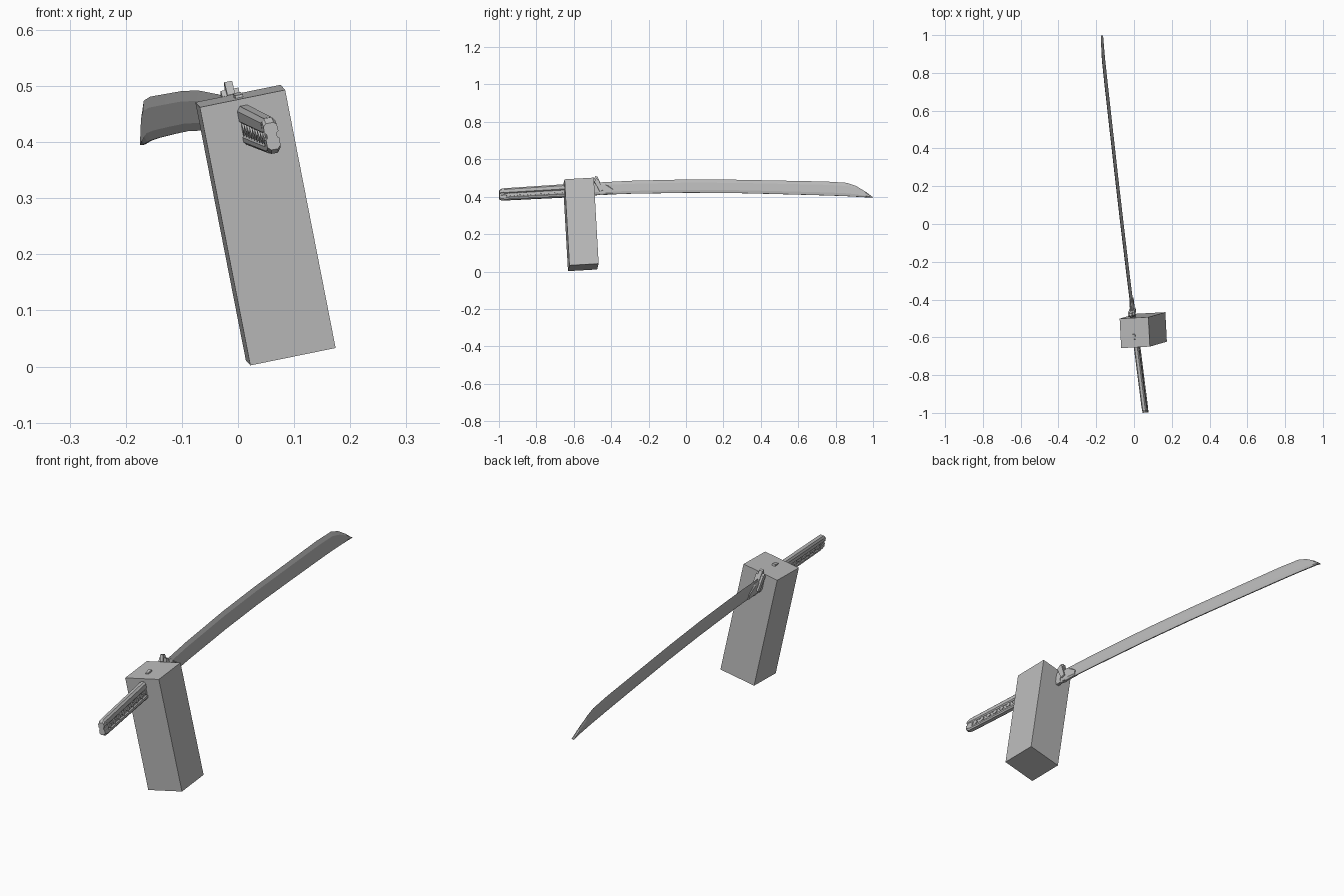
import bpy, bmesh
from mathutils import Vector

if "Cube" in bpy.data.objects:
    bpy.data.objects.remove(bpy.data.objects["Cube"])

grey = bpy.data.materials.new("plain grey")
grey.diffuse_color = (0.5, 0.5, 0.5, 1)
grey.use_nodes = True
grey.node_tree.nodes["Principled BSDF"].inputs["Base Color"].default_value = grey.diffuse_color


def place(y, z, off=0.0):
    """Point on the sword's slanted, leaning centre plane, moved sideways by off."""
    x = 0.06 - 0.1166 * (y + 0.99) - 0.19 * (z - 0.41)
    return Vector((x, y, z)) + Vector((0.98, 0.11, 0.19)) * off


def finish(name, bm):
    bmesh.ops.remove_doubles(bm, verts=bm.verts, dist=0.0001)
    bmesh.ops.recalc_face_normals(bm, faces=bm.faces)
    me = bpy.data.meshes.new(name)
    bm.to_mesh(me)
    bm.free()
    me.materials.append(grey)
    ob = bpy.data.objects.new(name, me)
    bpy.context.collection.objects.link(ob)
    return ob


def loft(name, stations, section):
    """Stations are (y, bottom z, top z); section is (height fraction, half width)."""
    ring = section + [(h, -w) for h, w in reversed(section) if w > 0]
    bm = bmesh.new()
    rows = [[bm.verts.new(place(y, b + h * (t - b), w)) for h, w in ring]
            for y, b, t in stations]
    n = len(ring)
    for r, s in zip(rows, rows[1:]):
        for i in range(n):
            j = (i + 1) % n
            bm.faces.new((r[i], r[j], s[j], s[i]))
    bm.faces.new(rows[0])
    bm.faces.new(rows[-1])
    return finish(name, bm)


def plate(name, outline, half):
    """Flat piece cut from a (y, z) outline and thickened sideways."""
    bm = bmesh.new()
    a = [bm.verts.new(place(y, z, half)) for y, z in outline]
    b = [bm.verts.new(place(y, z, -half)) for y, z in outline]
    bm.faces.new(a)
    bm.faces.new(b)
    for i in range(len(a)):
        j = (i + 1) % len(a)
        bm.faces.new((a[i], a[j], b[j], b[i]))
    return finish(name, bm)


# Leaning rectangular block
corner = Vector((-0.068, -0.657, 0.462))
wide, deep, down = Vector((0.152, 0.008, 0.031)), Vector((-0.008, 0.156, 0.009)), Vector((0.09, 0.026, -0.46))
bm = bmesh.new()
for i in (0, 1):
    for j in (0, 1):
        for k in (0, 1):
            bm.verts.new(corner + wide * i + deep * j + down * k)
bmesh.ops.convex_hull(bm, input=bm.verts)
bmesh.ops.dissolve_limit(bm, angle_limit=0.02, verts=bm.verts, edges=bm.edges)
finish("block", bm)

# Curved blade, sharp along its upper edge
loft("blade", [(-0.47, 0.410, 0.476), (-0.30, 0.416, 0.485), (0.0, 0.421, 0.492),
               (0.25, 0.420, 0.491), (0.5, 0.414, 0.486), (0.75, 0.407, 0.481),
               (0.86, 0.403, 0.474), (0.91, 0.400, 0.457), (0.96, 0.397, 0.427),
               (0.998, 0.395, 0.398)],
     [(0, 0.002), (0.2, 0.0055), (0.75, 0.005), (1, 0)])

# Collar at the blade root
loft("collar", [(-0.49, 0.408, 0.474), (-0.43, 0.410, 0.470), (-0.39, 0.414, 0.440)],
     [(0, 0.004), (0.15, 0.009), (0.85, 0.009), (1, 0.004)])

# Guard: slanted plate with a wider middle and a raised finger
plate("guard_plate", [(-0.495, 0.485), (-0.486, 0.508), (-0.474, 0.506), (-0.437, 0.425),
                      (-0.445, 0.410), (-0.465, 0.412)], 0.007)
plate("guard_wings", [(-0.492, 0.478), (-0.482, 0.494), (-0.470, 0.490), (-0.445, 0.433),
                      (-0.462, 0.425)], 0.016)
loft("guard_neck", [(-0.53, 0.405, 0.472), (-0.47, 0.410, 0.474)],
     [(0, 0.006), (0.2, 0.011), (0.8, 0.011), (1, 0.006)])

# Grip: thin core between an upper and a lower rail
def grip_z(y):
    t = (y + 0.985) / 0.33
    return 0.380 + 0.016 * t, 0.443 + 0.022 * t

ends = (-0.975, -0.655, -0.52)
loft("grip_core", [(y, *grip_z(y)) for y in ends], [(0.05, 0.007), (0.95, 0.007)])
loft("upper_rail", [(y, *grip_z(y)) for y in ends],
     [(0.55, 0.008), (0.62, 0.013), (0.88, 0.013), (1, 0.007)])
loft("lower_rail", [(y, *grip_z(y)) for y in ends],
     [(0, 0.007), (0.08, 0.012), (0.2, 0.012), (0.26, 0.008)])

# Row of diamond studs in the grip recess
for i in range(9):
    y = -0.95 + i * 0.037
    b, t = grip_z(y)
    m, r = b + 0.4 * (t - b), 0.011
    plate("grip_diamond", [(y - 0.014, m), (y, m + r), (y + 0.014, m), (y, m - r)], 0.0105)

# Pommel cap
loft("pommel", [(-0.998, 0.387, 0.434), (-0.985, 0.380, 0.443), (-0.965, 0.381, 0.444)],
     [(0, 0.006), (0.12, 0.012), (0.4, 0.012), (0.45, 0.009), (0.6, 0.009),
      (0.65, 0.013), (0.9, 0.012), (1, 0.007)])

# Small peg breaking through the top of the block
plate("peg", [(-0.615, 0.45), (-0.61, 0.484), (-0.585, 0.488), (-0.575, 0.45)], 0.007)
